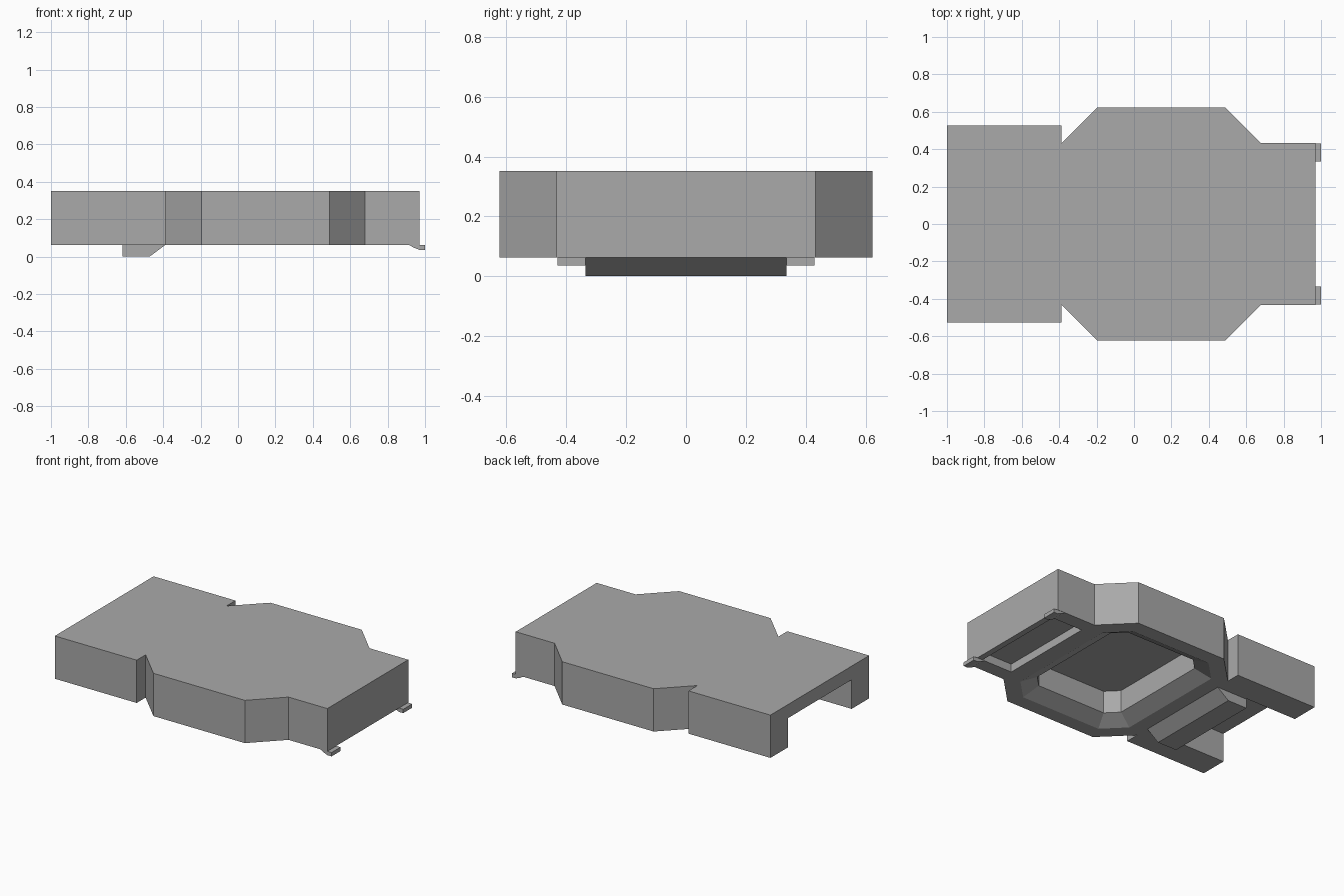
import bpy
import bmesh

default = bpy.data.objects.get("Cube")
if default:
    bpy.data.objects.remove(default, do_unlink=True)

grey = bpy.data.materials.new("plain_grey")
grey.use_nodes = True
colour = (0.4, 0.4, 0.4, 1)
grey.diffuse_color = colour
grey.node_tree.nodes["Principled BSDF"].inputs["Base Color"].default_value = colour


def loft(name, rings):
    """Solid skinned through rings of equal point count, capped at both ends."""
    bm = bmesh.new()
    loops = [[bm.verts.new(p) for p in ring] for ring in rings]
    n = len(loops[0])
    for a, b in zip(loops, loops[1:]):
        for i in range(n):
            j = (i + 1) % n
            bm.faces.new((a[i], a[j], b[j], b[i]))
    bm.faces.new(loops[0])
    bm.faces.new(loops[-1])
    bmesh.ops.recalc_face_normals(bm, faces=bm.faces)
    mesh = bpy.data.meshes.new(name)
    bm.to_mesh(mesh)
    bm.free()
    mesh.materials.append(grey)
    obj = bpy.data.objects.new(name, mesh)
    bpy.context.collection.objects.link(obj)
    return obj


def mirrored(half):
    """Close a half outline by reflecting it in y."""
    return half + [(x, -y) for x, y in reversed(half)]


def at_height(outline, z):
    return [(x, y, z) for x, y in outline]


def side_profile(name, profile, y0, y1):
    return loft(name, [[(x, y, z) for x, z in profile] for y in (y0, y1)])


def box(name, x0, x1, y, z0, z1):
    return side_profile(name, [(x0, z0), (x1, z0), (x1, z1), (x0, z1)], -y, y)


def octagon(x0, x1, y, cut):
    return mirrored([(x0, y - cut), (x0 + cut, y), (x1 - cut, y), (x1, y - cut)])


BASE, TOP = 0.063, 0.352
INNER = 0.335

# Main body
outline = mirrored([(-1, 0.527), (-0.388, 0.527), (-0.388, 0.432), (-0.195, 0.624),
                    (0.488, 0.624), (0.68, 0.432), (0.97, 0.432)])
body = loft("body", [at_height(outline, BASE), at_height(outline, TOP)])

# Recesses in the underside: end channel, shallow slot, octagonal well
rim = octagon(-0.29, 0.58, 0.525, 0.135)
well = octagon(-0.19, 0.48, 0.425, 0.076)
cutters = [
    box("channel_cutter", -1.1, -0.617, INNER + 0.005, -0.1, 0.26),
    box("slot_cutter", 0.7, 0.93, INNER, -0.1, 0.118),
    loft("well_cutter", [at_height(rim, -0.1), at_height(rim, BASE),
                         at_height(well, 0.116), at_height(well, 0.268)]),
]
bpy.context.view_layer.objects.active = body
for cutter in cutters:
    cutter.hide_render = True
    cut = body.modifiers.new(cutter.name, "BOOLEAN")
    cut.operation = "DIFFERENCE"
    cut.solver = "EXACT"
    cut.object = cutter
    bpy.ops.object.modifier_apply(modifier=cut.name)
    bpy.data.objects.remove(cutter, do_unlink=True)

# Wedge-fronted locking block under the channel end
side_profile("locking_block", [(-0.617, BASE), (-0.617, 0), (-0.473, 0), (-0.388, BASE)],
             -INNER, INNER)

# Small hooked tabs at the other end
tab = [(0.915, BASE), (0.935, 0.05), (0.97, 0.036), (1, 0.036), (1, 0.062), (0.97, BASE)]
for side, sign in (("left", 1), ("right", -1)):
    side_profile(side + "_tab", tab, sign * INNER, sign * 0.43)
